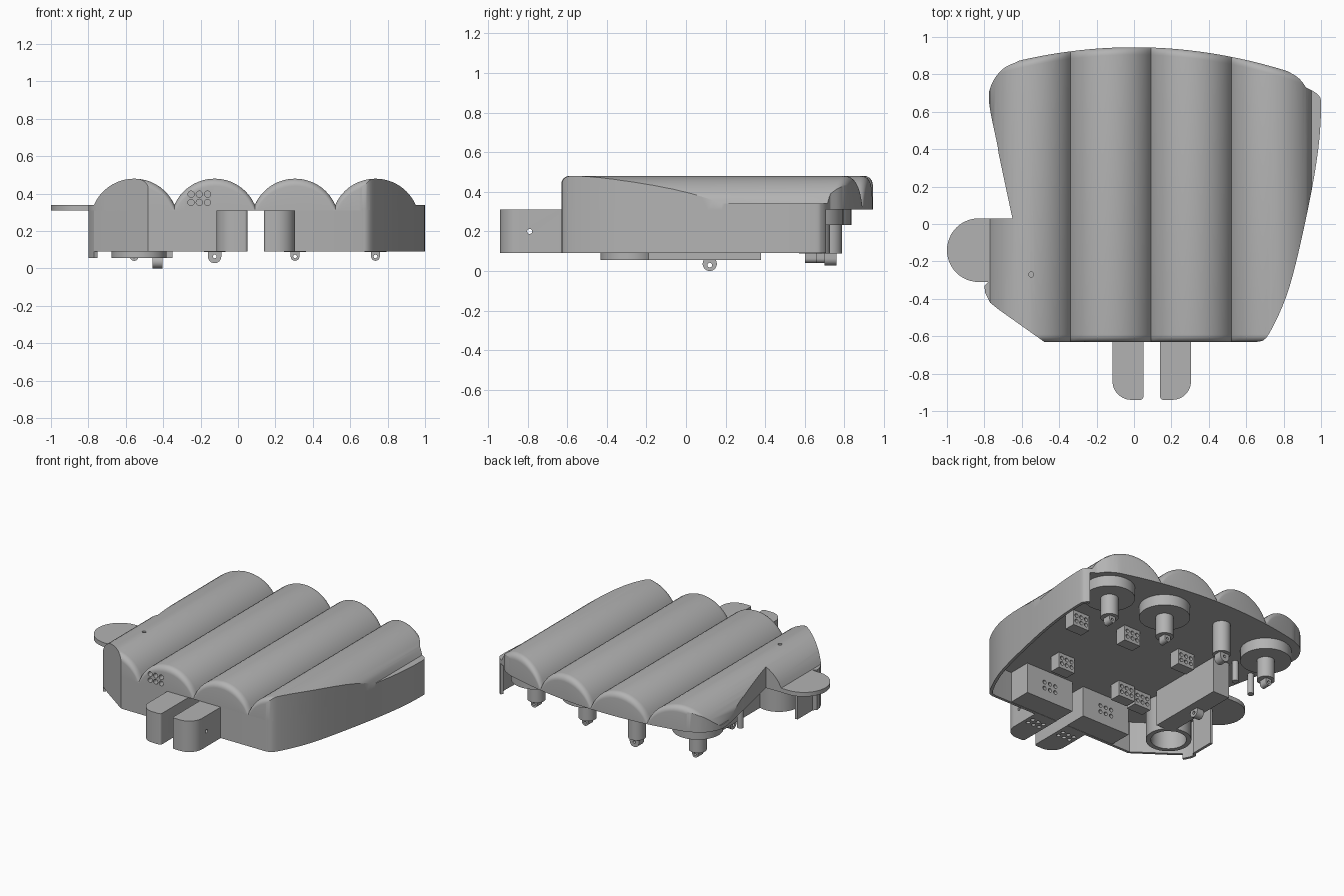
import bpy, bmesh, math
from mathutils import Vector

cube = bpy.data.objects.get("Cube")
if cube:
    bpy.data.objects.remove(cube)

grey = bpy.data.materials.new("mid_grey")
grey.use_nodes = True
TONE = (0.45, 0.45, 0.45, 1)
grey.diffuse_color = TONE
grey.node_tree.nodes["Principled BSDF"].inputs["Base Color"].default_value = TONE

BASE, RIM, SKIRT = 0.31, 0.34, 0.09
RIDGES = [-0.555, -0.125, 0.305, 0.735]
HALF = 0.215


def finish(bm, name):
    bmesh.ops.recalc_face_normals(bm, faces=bm.faces)
    mesh = bpy.data.meshes.new(name)
    bm.to_mesh(mesh)
    bm.free()
    ob = bpy.data.objects.new(name, mesh)
    bpy.context.collection.objects.link(ob)
    mesh.materials.append(grey)
    return ob


def activate(ob):
    bpy.ops.object.select_all(action='DESELECT')
    ob.select_set(True)
    bpy.context.view_layer.objects.active = ob


def smooth(ob):
    activate(ob)
    bpy.ops.object.shade_smooth_by_angle(angle=math.radians(32))
    return ob


def apply(ob, kind, **settings):
    activate(ob)
    mod = ob.modifiers.new(kind.lower(), kind)
    for key, value in settings.items():
        setattr(mod, key, value)
    bpy.ops.object.modifier_apply(modifier=mod.name)


def boolean(ob, tool, operation):
    apply(ob, 'BOOLEAN', object=tool, operation=operation, solver='EXACT')
    bpy.data.objects.remove(tool)


def prism(name, outline, z0, z1):
    bm = bmesh.new()
    face = bm.faces.new([bm.verts.new((x, y, z0)) for x, y in outline])
    out = bmesh.ops.extrude_face_region(bm, geom=[face])
    tops = [v for v in out["geom"] if isinstance(v, bmesh.types.BMVert)]
    bmesh.ops.translate(bm, verts=tops, vec=(0, 0, z1 - z0))
    return finish(bm, name)


def box(name, x0, x1, y0, y1, z0, z1):
    return prism(name, [(x0, y0), (x1, y0), (x1, y1), (x0, y1)], z0, z1)


def rods(name, centres, radius, length, axis='Z', sides=32):
    """Cylinders of one size, each around its own centre."""
    bm = bmesh.new()
    direction = {'X': (1, 0, 0), 'Y': (0, 1, 0), 'Z': (0, 0, 1)}[axis]
    turn = Vector((0, 0, 1)).rotation_difference(Vector(direction)).to_matrix().to_4x4()
    for c in centres:
        matrix = turn.copy()
        matrix.translation = c
        bmesh.ops.create_cone(bm, cap_ends=True, segments=sides, radius1=radius,
                              radius2=radius, depth=length, matrix=matrix)
    return smooth(finish(bm, name))


def arc(cx, cy, r, a0, a1, n=12):
    angles = [math.radians(a0 + (a1 - a0) * i / n) for i in range(n + 1)]
    return [(cx + r * math.cos(a), cy + r * math.sin(a)) for a in angles]


def spline(points, n=6):
    """Smooth path through a few points."""
    pts = [Vector(p) for p in [points[0], *points, points[-1]]]
    path = []
    for a, b, c, d in zip(pts, pts[1:], pts[2:], pts[3:]):
        for i in range(n):
            t = i / n
            path.append(tuple(0.5 * (2 * b + (c - a) * t + (2 * a - 5 * b + 4 * c - d) * t * t
                                     + (3 * b - a - 3 * c + d) * t ** 3)))
    return path + [tuple(points[-1])]


def hole_grid(ob, centre, axis, step=0.045, radius=0.014, depth=0.06):
    """Three by two round holes facing along an axis."""
    spots = []
    for i in (-1, 0, 1):
        for j in (-0.5, 0.5):
            offset = (i * step, 0, j * step) if axis == 'Y' else (i * step, j * step, 0)
            spots.append(Vector(centre) + Vector(offset))
    boolean(ob, rods("hole_cutter", spots, radius, depth, axis, 12), 'DIFFERENCE')


# Ridged roof: a scalloped section swept front to back with rounded ends
RADIUS = (HALF ** 2 + 0.14 ** 2) / 0.28
section = [(-0.9, RIM)]
half_angle = math.asin(HALF / RADIUS)
for k, cx in enumerate(RIDGES):
    for i in range(0 if k == 0 else 1, 19):
        a = half_angle * (2 * i / 18 - 1)
        section.append((cx + RADIUS * math.sin(a), 0.48 - RADIUS * (1 - math.cos(a))))
section.append((1.05, RIM))

FILLET = 0.04
bm = bmesh.new()
rows = [[bm.verts.new((x, -0.63, BASE)) for x, z in section]]
steps = [math.pi / 2 * i / 6 for i in range(7)]
for end, angles in ((0, steps), (1, steps[::-1])):
    for a in angles:
        inset, drop = FILLET * (1 - math.cos(a)), FILLET * (1 - math.sin(a))
        rows.append([bm.verts.new((x, 0.945 - 0.19 * x * x - inset if end else -0.63 + inset,
                                   max(z - drop, BASE + 0.002))) for x, z in section])
rows.append([bm.verts.new((x, 0.945 - 0.19 * x * x, BASE)) for x, z in section])
for r0, r1 in zip(rows, rows[1:] + rows[:1]):
    for i in range(len(section) - 1):
        bm.faces.new((r0[i], r0[i + 1], r1[i + 1], r1[i]))
bm.faces.new([r[0] for r in rows])
bm.faces.new([r[-1] for r in rows])
roof = finish(bm, "ridged_roof")

# Plan outline that trims the roof, shared with the skirt
right_side = spline([(0.66, -0.63), (0.72, -0.59), (0.83, -0.34), (0.93, 0.08),
                     (0.985, 0.4), (1.0, 0.63), (0.985, 0.69), (0.92, 0.73)])
back_right = spline([(0.92, 0.73), (0.88, 0.78), (0.81, 0.822), (0.72, 0.86)])
back_left = spline([(-0.55, 0.91), (-0.62, 0.87), (-0.70, 0.83), (-0.76, 0.75),
                    (-0.775, 0.65), (-0.73, 0.42), (-0.72, 0.36), (-0.65, 0.03)])
front_left = [(-0.78, 0.03), (-0.78, -0.31), (-0.8, -0.33), (-0.795, -0.37),
              (-0.77, -0.42), (-0.72, -0.46), (-0.48, -0.63)]
outline = (right_side + back_right[1:] + [(0.7, 1.1), (-0.55, 1.1)] + back_left
           + front_left + [(-0.47, -0.7), (0.65, -0.7)])
boolean(roof, prism("trim", outline, 0.2, 0.6), 'INTERSECT')
hole_grid(roof, (-0.207, -0.63, 0.375), 'Y', step=0.044, radius=0.017, depth=0.16)
boolean(roof, rods("pin_cutter", [(-0.55, -0.27, 0.4)], 0.014, 0.4, sides=12), 'DIFFERENCE')
smooth(roof)

# Side ear
smooth(prism("side_ear", [(-0.65, 0.03)] + arc(-0.83, -0.14, 0.17, 90, 270, 24)
             + [(-0.65, -0.31)], BASE, RIM))


# Thin skirt walls, open at the back and between the front blocks
def wall(name, path, z0):
    bm = bmesh.new()
    low = [bm.verts.new((x, y, z0)) for x, y in path]
    high = [bm.verts.new((x, y, BASE + 0.002)) for x, y in path]
    for i in range(len(path) - 1):
        bm.faces.new((low[i], low[i + 1], high[i + 1], high[i]))
    bm.normal_update()
    mesh = bpy.data.meshes.new(name)
    bm.to_mesh(mesh)
    bm.free()
    ob = bpy.data.objects.new(name, mesh)
    bpy.context.collection.objects.link(ob)
    mesh.materials.append(grey)
    apply(ob, 'SOLIDIFY', thickness=0.02, offset=-1)
    return smooth(ob)


wall("right_skirt", [(0.14, -0.63)] + right_side[:-4], SKIRT)
wall("front_left_skirt", front_left[4:] + [(0.05, -0.63)], SKIRT)
wall("left_skirt", [(-0.78, -0.14)] + front_left[1:5], 0.055)

# Front tabs with one rounded corner, and the blocks behind them
tabs = {
    "left_tab": [(0.05, -0.62), (-0.115, -0.62)] + arc(-0.015, -0.84, 0.1, 180, 270)
                + arc(0.035, -0.925, 0.015, 270, 360, 4),
    "right_tab": [(0.305, -0.62), (0.14, -0.62)] + arc(0.155, -0.925, 0.015, 180, 270, 4)
                 + arc(0.205, -0.84, 0.1, 270, 360),
}
for name, shape in tabs.items():
    tab = prism(name, shape, SKIRT, BASE)
    centre = sum(x for x, y in shape[:2]) / 2
    boolean(tab, rods("side_cutter", [(centre, -0.79, 0.2)], 0.013, 0.4, 'X', 12), 'DIFFERENCE')
    hole_grid(tab, (centre, -0.72, SKIRT), 'Z')
    smooth(tab)
for name, x0, x1 in (("left_block", -0.33, 0.05), ("right_block", 0.14, 0.52)):
    block = box(name, x0, x1, -0.62, -0.45, SKIRT + 0.002, BASE + 0.001)
    hole_grid(block, ((x0 + x1) / 2, -0.45, 0.2), 'Y')
    smooth(block)

# Small sockets under the roof
for x, y in ((0.39, -0.25), (0.29, 0.29), (-0.17, 0.28), (-0.14, -0.28), (-0.29, -0.3), (0.67, 0.23)):
    socket = box("socket", x - 0.065, x + 0.065, y - 0.04, y + 0.04, 0.2, BASE + 0.001)
    hole_grid(socket, (x, y + 0.04, 0.255), 'Y', step=0.04)
    smooth(socket)

# Rear pegs with collars and drilled lugs
pegs = list(zip(RIDGES, (0.66, 0.73, 0.67, 0.63)))
rods("peg_collars", [(x, y, 0.272) for x, y in pegs if x != -0.125], 0.165, 0.078, sides=48)
rods("pegs", [(x, y, 0.2) for x, y in pegs], 0.058, 0.222)
for x, y in pegs:
    w = 0.04 if x == -0.125 else 0.026
    shape = arc(x, 0.064, w * 0.9, 180, 360) + [(x + w * 0.9, 0.1), (x - w * 0.9, 0.1)]
    lug = prism("peg_lug", shape, -0.03, 0.03)
    lug.data.transform(lug.matrix_world.Rotation(math.pi / 2, 4, 'X'))
    lug.data.transform(lug.matrix_world.Translation((0, y, 0)))
    boolean(lug, rods("lug_cutter", [(x, y, 0.064)], 0.01, 0.2, 'Y', 12), 'DIFFERENCE')
    smooth(lug)

# Hollow cup, side housing, hanging lug and locating pins
cup = rods("cup", [(-0.53, -0.285, 0.183)], 0.147, 0.256, sides=48)
boolean(cup, rods("bore", [(-0.53, -0.285, 0.1)], 0.115, 0.3, sides=48), 'DIFFERENCE')
smooth(cup)
box("side_housing", -0.48, -0.35, -0.19, 0.38, 0.055, BASE + 0.001)
hanger = rods("hanging_lug", [(-0.43, 0.12, 0.036)], 0.036, 0.055, 'X', 24)
boolean(hanger, rods("lug_cutter", [(-0.43, 0.12, 0.03)], 0.012, 0.2, 'X', 12), 'DIFFERENCE')
smooth(hanger)
rods("locating_pins", [(-0.5, 0.42, 0.24), (-0.68, 0.36, 0.24)], 0.022, 0.15, sides=16)
